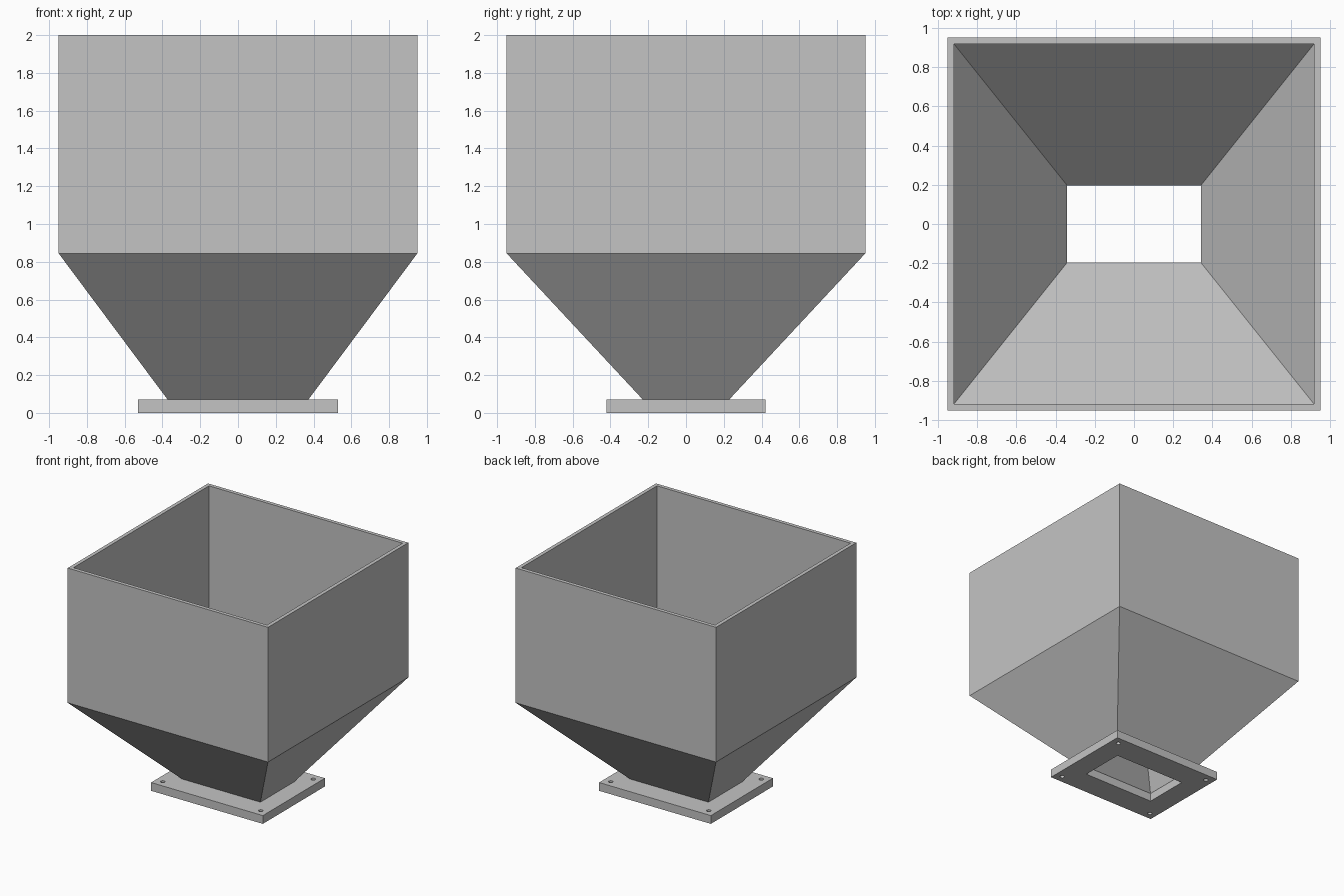
import bpy
import bmesh
from math import cos, sin, tau

cube = bpy.data.objects.get("Cube")
if cube:
    bpy.data.objects.remove(cube, do_unlink=True)

# Main dimensions (half widths and heights)
WALL = 0.032
BIN = (0.95, 0.95)
OUTLET = (0.373, 0.229)
FLANGE = (0.53, 0.42)
FLANGE_TOP, BEND, TOP = 0.071, 0.845, 2.0
HOLE_INSET, HOLE_RADIUS = 0.065, 0.018

grey = bpy.data.materials.new("plain_grey")
grey.use_nodes = True
colour = (0.55, 0.55, 0.55, 1)
grey.diffuse_color = colour
grey.node_tree.nodes["Principled BSDF"].inputs["Base Color"].default_value = colour


def rectangle(half, inset=0.0):
    x, y = half[0] - inset, half[1] - inset
    return [(-x, -y), (x, -y), (x, y), (-x, y)]


def circle(cx, cy, radius, sides=24):
    return [(cx + radius * cos(tau * i / sides), cy + radius * sin(tau * i / sides))
            for i in range(sides)]


# Hopper shell: rectangular rings up the outside, over the rim and down the inside
sections = [(OUTLET, 0, FLANGE_TOP), (BIN, 0, BEND), (BIN, 0, TOP),
            (BIN, WALL, TOP), (BIN, WALL, BEND), (OUTLET, WALL, FLANGE_TOP)]
bm = bmesh.new()
rings = [[bm.verts.new((x, y, z)) for x, y in rectangle(half, inset)]
         for half, inset, z in sections]
for k, ring in enumerate(rings):
    following = rings[(k + 1) % len(rings)]
    for i in range(4):
        j = (i + 1) % 4
        bm.faces.new((ring[i], ring[j], following[j], following[i]))
bmesh.ops.recalc_face_normals(bm, faces=bm.faces)
mesh = bpy.data.meshes.new("hopper_shell")
bm.to_mesh(mesh)
bm.free()
mesh.materials.append(grey)
shell = bpy.data.objects.new("hopper_shell", mesh)
bpy.context.collection.objects.link(shell)

# Outlet flange: filled outline with the opening and four bolt holes, extruded
outlines = [rectangle(FLANGE), rectangle(OUTLET, WALL)]
outlines += [circle(x, y, HOLE_RADIUS) for x, y in rectangle(FLANGE, HOLE_INSET)]
curve = bpy.data.curves.new("outlet_flange", "CURVE")
curve.dimensions = "2D"
curve.fill_mode = "BOTH"
curve.extrude = FLANGE_TOP / 2
for outline in outlines:
    spline = curve.splines.new("POLY")
    spline.points.add(len(outline) - 1)
    for point, (x, y) in zip(spline.points, outline):
        point.co = (x, y, 0, 1)
    spline.use_cyclic_u = True
curve.materials.append(grey)
flange = bpy.data.objects.new("outlet_flange", curve)
flange.location.z = FLANGE_TOP / 2
bpy.context.collection.objects.link(flange)

# Turn the flange into a clean flat-shaded mesh
bpy.ops.object.select_all(action="DESELECT")
flange.select_set(True)
bpy.context.view_layer.objects.active = flange
bpy.ops.object.convert(target="MESH")
flange = bpy.context.view_layer.objects.active
bm = bmesh.new()
bm.from_mesh(flange.data)
bmesh.ops.remove_doubles(bm, verts=bm.verts, dist=0.0001)
bmesh.ops.recalc_face_normals(bm, faces=bm.faces)
for face in bm.faces:
    face.smooth = False
bm.to_mesh(flange.data)
bm.free()
